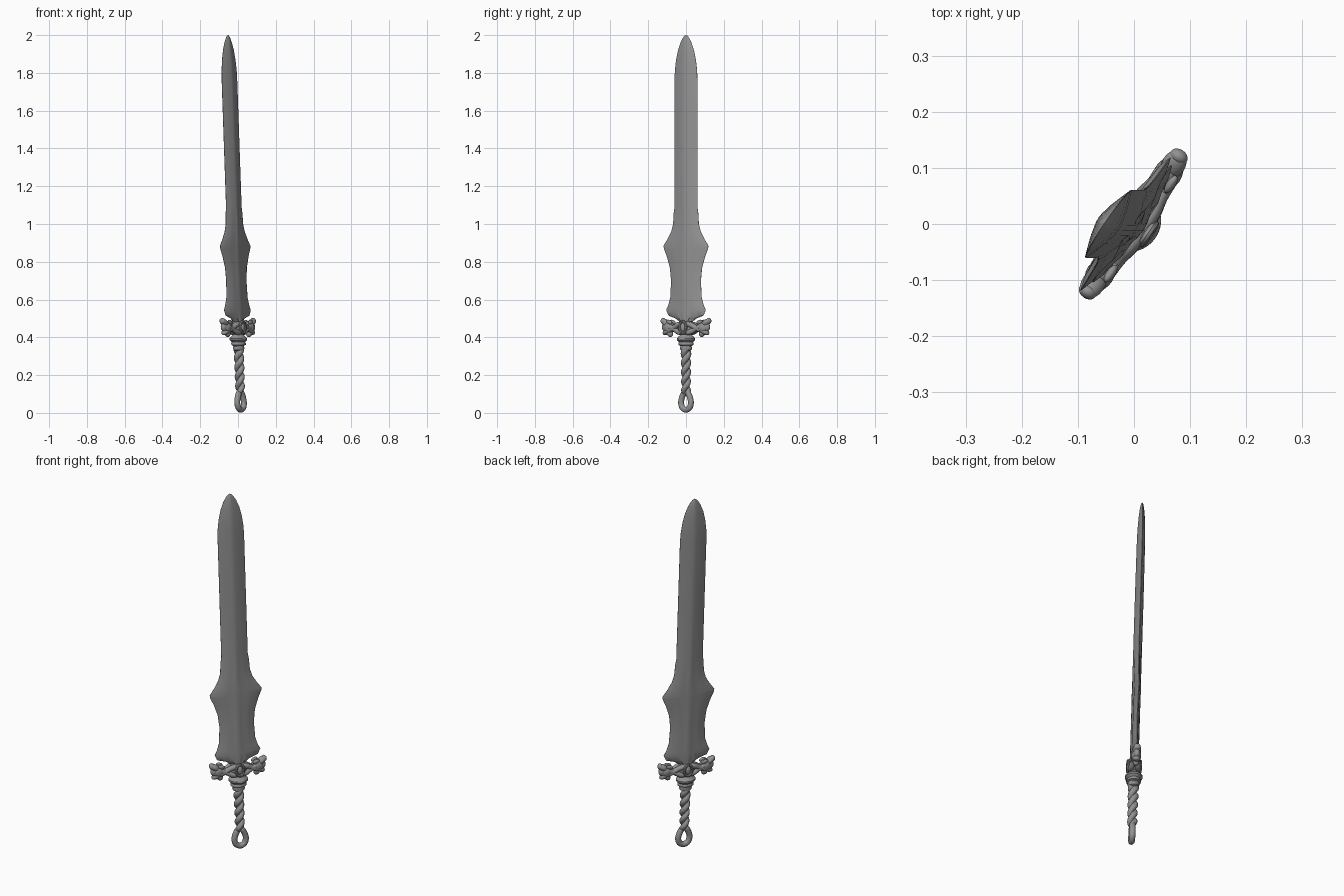
import bpy, bmesh
from math import sin, cos, pi, radians
from mathutils import Matrix, Vector

if "Cube" in bpy.data.objects:
    bpy.data.objects.remove(bpy.data.objects["Cube"])

# Sword space: x = blade width, y = thickness, z = length. PLACE turns and leans it.
A = radians(56)
LEAN = Matrix(((1, 0, -0.0345, 0.0155), (0, 1, 0, 0), (0, 0, 1, 0), (0, 0, 0, 1)))
PLACE = LEAN @ Matrix.Rotation(A, 4, 'Z')

# Dark steel
steel = bpy.data.materials.new("dark_steel")
steel.diffuse_color = (.29, .29, .29, 1)
steel.use_nodes = True
steel.node_tree.nodes["Principled BSDF"].inputs["Base Color"].default_value = steel.diffuse_color


def finish(name, bm, angle=40):
    bmesh.ops.recalc_face_normals(bm, faces=bm.faces)
    me = bpy.data.meshes.new(name)
    bm.to_mesh(me)
    bm.free()
    me.transform(PLACE)
    me.materials.append(steel)
    ob = bpy.data.objects.new(name, me)
    bpy.context.collection.objects.link(ob)
    bpy.ops.object.select_all(action='DESELECT')
    ob.select_set(True)
    bpy.context.view_layer.objects.active = ob
    bpy.ops.object.shade_smooth_by_angle(angle=radians(angle))
    return ob


def loft(bm, rings, closed=False):
    rows = [[bm.verts.new(p) for p in r] for r in rings]
    n = len(rows[0])
    pairs = list(zip(rows, rows[1:])) + ([(rows[-1], rows[0])] if closed else [])
    for a, b in pairs:
        for i in range(n):
            j = (i + 1) % n
            bm.faces.new((a[i], a[j], b[j], b[i]))
    if not closed:
        bm.faces.new(rows[0])
        bm.faces.new(rows[-1])


def tube(bm, pts, radii, closed=False, sides=12):
    pts = [Vector(p) for p in pts]
    n = len(pts)
    rings, nor = [], None
    for i, p in enumerate(pts):
        a = pts[(i - 1) % n] if closed else pts[max(i - 1, 0)]
        b = pts[(i + 1) % n] if closed else pts[min(i + 1, n - 1)]
        t = (b - a).normalized()
        if nor is None:
            nor = Vector((0, 1, 0)) if abs(t.y) < .8 else Vector((1, 0, 0))
        nor = (nor - t * nor.dot(t)).normalized()
        bi = t.cross(nor)
        rings.append([p + radii[i] * (nor * cos(2 * pi * k / sides) + bi * sin(2 * pi * k / sides))
                      for k in range(sides)])
    loft(bm, rings, closed)


def spline(pts, steps=6):
    q = [Vector(p) for p in pts]
    q = [2 * q[0] - q[1]] + q + [2 * q[-1] - q[-2]]
    out = []
    for a, b, c, d in zip(q, q[1:], q[2:], q[3:]):
        for k in range(steps):
            t = k / steps
            out.append(.5 * (2 * b + (c - a) * t + (2 * a - 5 * b + 4 * c - d) * t * t
                             + (3 * b - a - 3 * c + d) * t ** 3))
    return out + [q[-2]]


def ball(bm, loc, size, tilt=0):
    m = Matrix.Translation(loc) @ Matrix.Rotation(radians(tilt), 4, 'Y') @ Matrix.Diagonal((*size, 1))
    bmesh.ops.create_uvsphere(bm, u_segments=20, v_segments=12, radius=1, matrix=m)


# Blade: fluted lower half blending into a ridged upper half; rows are z, half width, half thickness, flute
rows = [(.485, .045, .022, 1), (.50, .065, .022, 1), (.515, .112, .022, 1), (.545, .126, .022, 1),
        (.57, .113, .022, 1), (.61, .1, .022, 1), (.70, .095, .022, 1), (.77, .103, .022, 1),
        (.83, .123, .022, 1), (.87, .141, .022, 1), (.885, .143, .022, 1), (.92, .118, .022, 1),
        (.96, .094, .022, 1), (1.0, .082, .022, .9), (1.06, .078, .022, .6), (1.09, .073, .022, .1),
        (1.4, .073, .022, 0), (1.75, .073, .021, 0), (1.81, .071, .02, 0), (1.87, .063, .018, 0),
        (1.92, .051, .015, 0), (1.96, .035, .011, 0), (1.985, .02, .007, 0), (1.995, .011, .004, 0),
        (2.0, .003, .001, 0)]
low = [(0, 1), (.14, .95), (.27, .74), (.47, .78), (.64, .5), (.84, .36), (1, .03)]
up = [(0, 1), (.14, .95), (.27, .84), (.45, .7), (.66, .46), (.84, .24), (1, .03)]
rings = []
for z, w, t, f in rows:
    q = [((a * f + c * (1 - f)) * w, (b * f + d * (1 - f)) * t) for (a, b), (c, d) in zip(low, up)]
    top = [(-x, y) for x, y in q[:0:-1]] + q
    rings.append([(x, y, z) for x, y in top] + [(x, -y, z) for x, y in top[::-1]])
bm = bmesh.new()
loft(bm, rings)
finish("blade", bm, 35)

# Grip: one cord looped at the bottom, its two ends twisted together
N, TURNS = 60, 2.5
def strand(sign):
    return [(sign * .011 * cos(2 * pi * TURNS * k / N), sign * .011 * sin(2 * pi * TURNS * k / N),
             .108 + .245 * k / N) for k in range(N + 1)]
eye = spline([(.011, 0, .108), (.022, 0, .09), (.0315, 0, .058), (.024, 0, .029), (0, 0, .0165),
              (-.024, 0, .029), (-.0315, 0, .058), (-.022, 0, .09), (-.011, 0, .108)], 5)
path = strand(1)[::-1] + eye[1:-1] + strand(-1)
radii = [.0155 if p[2] < .108 else .0145 + .003 * (p[2] - .108) / .245 for p in path]
bm = bmesh.new()
tube(bm, path, radii)
finish("twisted_grip", bm, 60)

# Collar: stepped oval rings
prof = [(.02, .328), (.031, .334), (.034, .343), (.031, .351), (.033, .356), (.042, .36), (.043, .368),
        (.039, .375), (.044, .38), (.051, .386), (.051, .395), (.043, .403), (.03, .415), (.025, .44)]
bm = bmesh.new()
loft(bm, [[(r * cos(k * pi / 16), .86 * r * sin(k * pi / 16), z) for k in range(32)] for r, z in prof])
finish("collar", bm)

# Guard centre: rounded block
bm = bmesh.new()
ball(bm, (0, 0, .45), (.05, .033, .043))
finish("guard_centre", bm)

# Oval boss with a raised stone on each face
for side, name in ((1, "back"), (-1, "front")):
    bm = bmesh.new()
    ring = [(.021 * cos(k * pi / 12), side * .031, .453 + .031 * sin(k * pi / 12)) for k in range(24)]
    tube(bm, ring, [.0075] * 24, True, 8)
    ball(bm, (0, side * .029, .453), (.015, .011, .024))
    finish(name + "_boss", bm)

# Guard arms: crossing bands, ending in open-jawed beast heads
for sx, name in ((-1, "left"), (1, "right")):
    bm = bmesh.new()
    for y in (-.011, .011):
        for z0, z1 in ((.428, .458), (.468, .438)):
            p = spline([(0, y * 1.6, z0), (sx * .035, y * 1.5, z0), (sx * .065, y, (z0 + z1) / 2),
                        (sx * .1, y * .8, z1)])
            tube(bm, p, [.0145] * len(p), sides=10)
    finish(name + "_guard_arm", bm)
    bm = bmesh.new()
    ball(bm, (sx * .108, 0, .453), (.033, .025, .034))                # skull
    ball(bm, (sx * .128, 0, .477), (.033, .021, .017), -sx * 32)      # upper jaw
    ball(bm, (sx * .145, 0, .486), (.013, .017, .017))                # nose
    ball(bm, (sx * .118, 0, .432), (.031, .02, .016), sx * 28)        # lower jaw
    ball(bm, (sx * .13, 0, .455), (.022, .017, .025))                 # mouth
    ball(bm, (sx * .102, 0, .421), (.017, .016, .02), sx * 20)        # beard
    for y in (-.016, .016):
        ball(bm, (sx * .096, y, .481), (.019, .008, .011), -sx * 20)  # ears
    finish(name + "_beast_head", bm)
